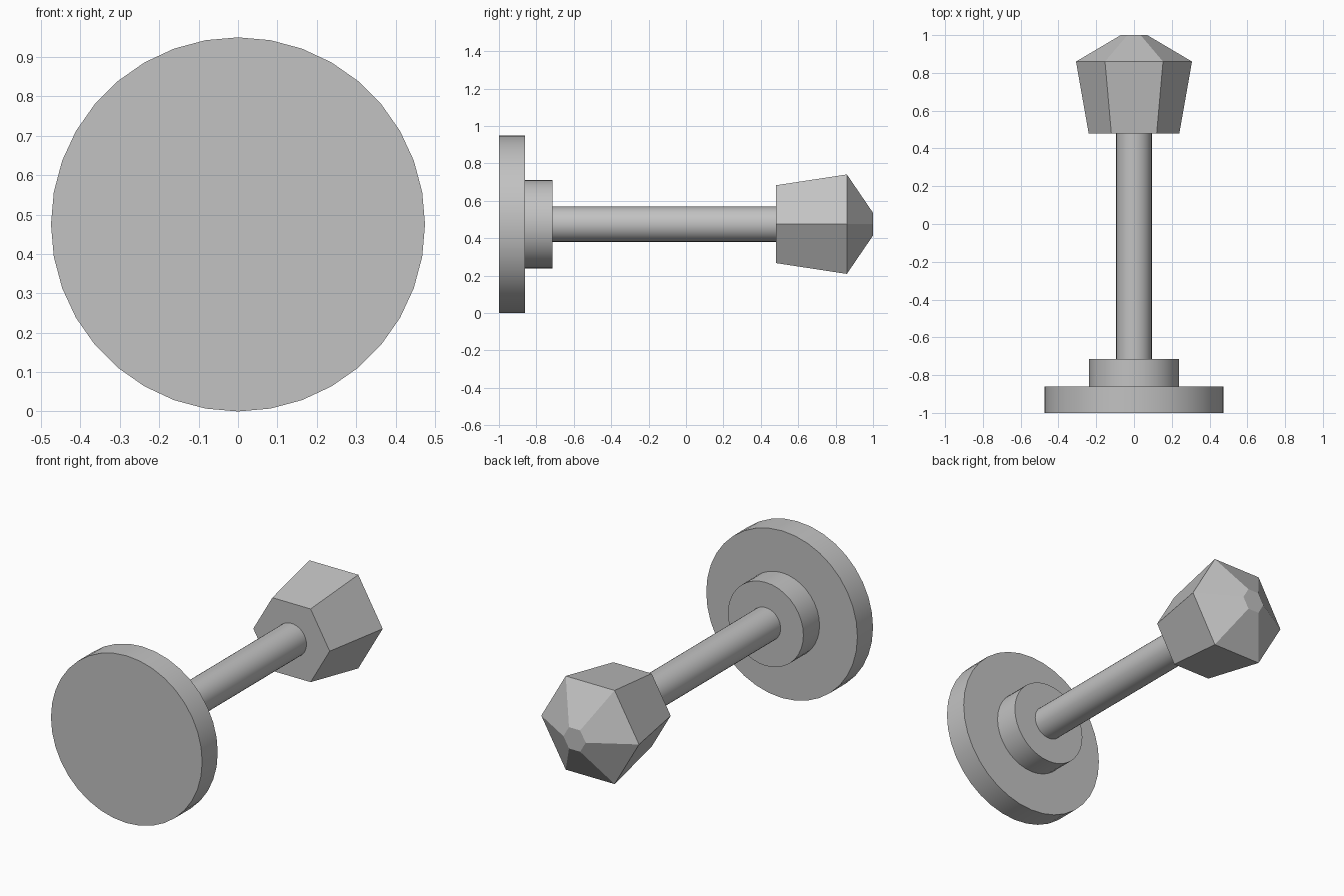
import bpy
import bmesh
from math import cos, sin, pi, radians

default = bpy.data.objects.get("Cube")
if default:
    bpy.data.objects.remove(default, do_unlink=True)

AXIS_Z = 0.475

# One plain grey for the whole model
grey = bpy.data.materials.new("plain_grey")
grey.use_nodes = True
colour = (0.54, 0.54, 0.54, 1)
grey.diffuse_color = colour
grey.node_tree.nodes["Principled BSDF"].inputs["Base Color"].default_value = colour


def turned(name, sides, profile, smooth=False):
    """Solid around the y axis; profile is a list of (y, radius) rings."""
    bm = bmesh.new()
    rings = []
    for y, r in profile:
        angles = [2 * pi * i / sides for i in range(sides)]
        rings.append([bm.verts.new((r * cos(a), y, r * sin(a))) for a in angles])
    for low, high in zip(rings, rings[1:]):
        for i in range(sides):
            j = (i + 1) % sides
            bm.faces.new((low[i], low[j], high[j], high[i]))
    bm.faces.new(rings[0])
    bm.faces.new(rings[-1])
    bmesh.ops.recalc_face_normals(bm, faces=bm.faces[:])

    mesh = bpy.data.meshes.new(name)
    bm.to_mesh(mesh)
    bm.free()
    mesh.materials.append(grey)
    obj = bpy.data.objects.new(name, mesh)
    obj.location.z = AXIS_Z
    bpy.context.collection.objects.link(obj)
    if smooth:
        bpy.ops.object.select_all(action='DESELECT')
        obj.select_set(True)
        bpy.context.view_layer.objects.active = obj
        bpy.ops.object.shade_smooth_by_angle(angle=radians(30))
    return obj


# Round flange, collar and rod
turned("flange", 36, [(-1, 0.475), (-0.86, 0.475)], smooth=True)
turned("collar", 36, [(-0.86, 0.237), (-0.715, 0.237)], smooth=True)
turned("rod", 36, [(-0.715, 0.094), (0.48, 0.094)], smooth=True)

# Faceted six-sided head, widening and then tapering to a small flat tip
turned("hex_head", 6, [(0.48, 0.24), (0.86, 0.307), (1, 0.07)])
